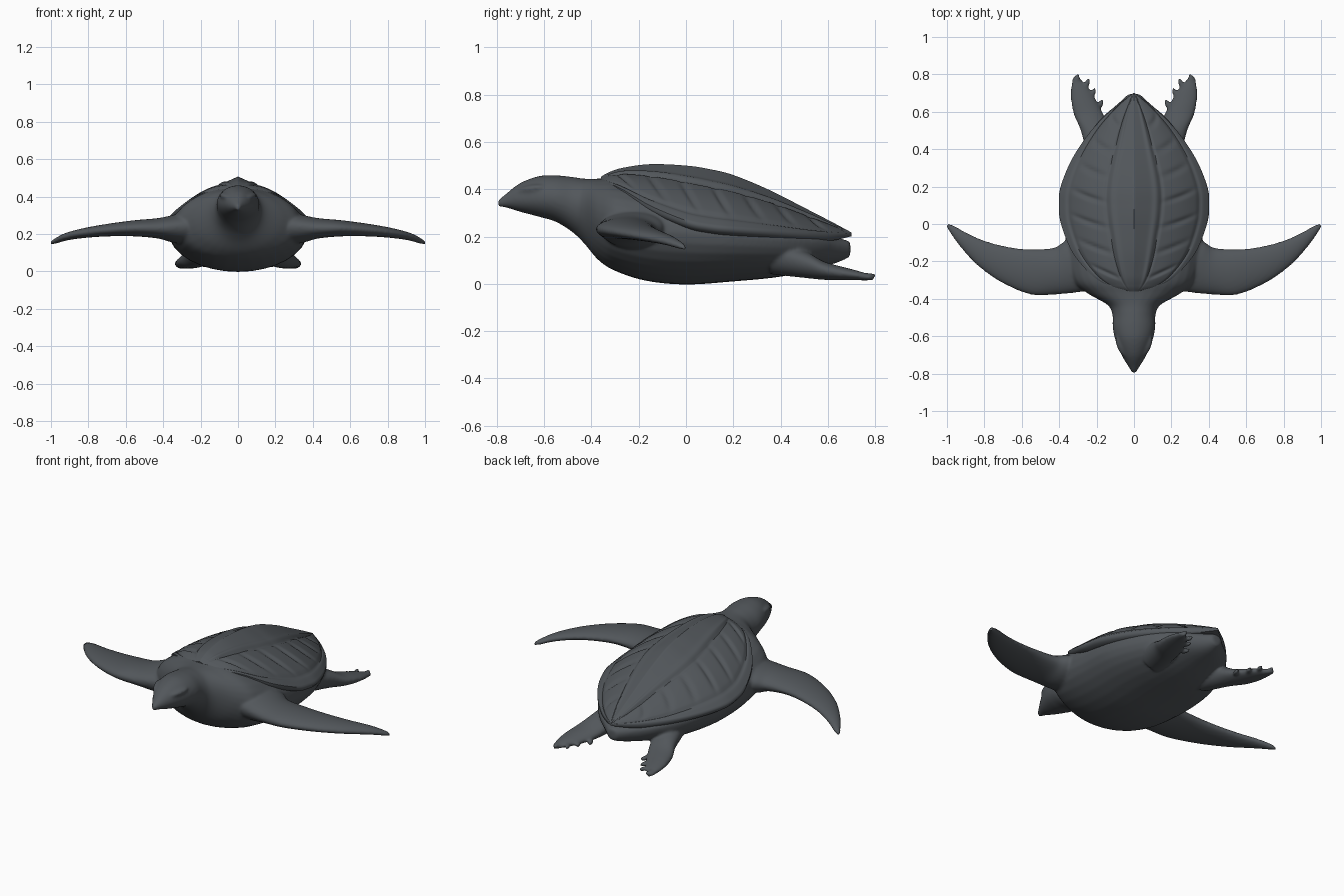
import bpy, bmesh, math
from mathutils import Matrix, Vector

if "Cube" in bpy.data.objects:
    bpy.data.objects.remove(bpy.data.objects["Cube"], do_unlink=True)

slate = bpy.data.materials.new("slate_grey")
slate.use_nodes = True
COLOUR = (0.085, 0.095, 0.105, 1)
slate.diffuse_color = COLOUR
slate.node_tree.nodes["Principled BSDF"].inputs["Base Color"].default_value = COLOUR


def spline(stations, steps):
    """Catmull-Rom samples through rows of numbers."""
    rows = []
    last = len(stations) - 1
    for i in range(last):
        a, b = stations[max(i - 1, 0)], stations[i]
        c, d = stations[i + 1], stations[min(i + 2, last)]
        for k in range(steps):
            t = k / steps
            rows.append([q + 0.5 * t * (r - p + t * (2 * p - 5 * q + 4 * r - s
                         + t * (3 * (q - r) + s - p)))
                         for p, q, r, s in zip(a, b, c, d)])
    rows.append(list(stations[-1]))
    return rows


def skin_rings(bm, rings):
    """Join closed rings of points into a capped tube."""
    verts = [[bm.verts.new(p) for p in ring] for ring in rings]
    for a, b in zip(verts, verts[1:]):
        for i in range(len(a)):
            j = (i + 1) % len(a)
            bm.faces.new((a[i], a[j], b[j], b[i]))
    bm.faces.new(verts[0])
    bm.faces.new(verts[-1][::-1])


def loft(bm, stations, side=1, steps=6, count=32):
    """Oval tube; rows hold two edge points, a height, and the rise and drop."""
    rings = []
    for ax, ay, bx, by, z, up, down in spline(stations, steps):
        ring = []
        for k in range(count):
            t = math.tau * k / count
            c, s = math.cos(t), math.sin(t)
            ring.append(Vector((side * ((ax + bx) + (bx - ax) * c) / 2,
                                ((ay + by) + (by - ay) * c) / 2,
                                z + s * (up if s > 0 else down))))
        rings.append(ring)
    skin_rings(bm, rings)


def finish(name, bm):
    bmesh.ops.recalc_face_normals(bm, faces=bm.faces)
    mesh = bpy.data.meshes.new(name)
    bm.to_mesh(mesh)
    bm.free()
    mesh.materials.append(slate)
    obj = bpy.data.objects.new(name, mesh)
    bpy.context.collection.objects.link(obj)
    bpy.ops.object.select_all(action="DESELECT")
    obj.select_set(True)
    bpy.context.view_layer.objects.active = obj
    bpy.ops.object.shade_smooth_by_angle(angle=math.radians(50))
    return obj


# Head, neck, belly and tail: y, half width, middle height, rise, drop
trunk = [
    (-.795, .010, .342, .012, .016), (-.76, .032, .35, .032, .028),
    (-.70, .067, .36, .067, .056), (-.62, .100, .365, .091, .082),
    (-.55, .114, .36, .099, .098), (-.48, .116, .34, .112, .122),
    (-.43, .145, .315, .13, .145), (-.37, .25, .275, .17, .175),
    (-.30, .33, .25, .20, .195), (-.17, .36, .23, .20, .217),
    (0, .37, .215, .18, .218), (.2, .36, .20, .15, .19),
    (.4, .29, .185, .10, .155), (.55, .19, .175, .05, .11),
    (.64, .09, .16, .035, .07), (.695, .03, .15, .03, .035)]
# Limbs: two edge points, middle height, rise, drop
front_flipper = [
    (.15, -.34, .20, -.06, .24, .10, .10),
    (.30, -.365, .36, -.09, .24, .065, .09),
    (.42, -.377, .43, -.127, .23, .055, .055),
    (.55, -.378, .56, -.135, .23, .043, .043),
    (.70, -.318, .68, -.12, .22, .035, .033),
    (.83, -.228, .80, -.088, .205, .028, .026),
    (.93, -.122, .90, -.043, .185, .022, .02),
    (.988, -.04, .965, -.007, .162, .015, .015),
    (1.005, -.007, .995, .003, .15, .009, .009)]
rear_flipper = [
    (.08, .36, .25, .36, .13, .06, .09),
    (.13, .50, .285, .50, .09, .05, .065),
    (.16, .58, .32, .58, .06, .036, .043),
    (.19, .64, .337, .66, .045, .03, .03),
    (.23, .71, .337, .73, .035, .022, .02),
    (.272, .76, .33, .775, .028, .014, .014),
    (.30, .79, .318, .793, .024, .009, .009)]
toes = [(.178, .64), (.218, .70), (.25, .752), (.306, .775)]

# Skin: overlapping volumes fused into one soft surface
bm = bmesh.new()
loft(bm, [(-w, y, w, y, z, up, down) for y, w, z, up, down in trunk])
for side in (-1, 1):
    loft(bm, front_flipper, side)
    loft(bm, rear_flipper, side)
    # Heavy brow over each eye, and the toes along the inner foot edge
    brow = (Matrix.Translation((side * .071, -.655, .402))
            @ Matrix.Rotation(side * -.4, 4, "Z")
            @ Matrix.Rotation(.15, 4, "X")
            @ Matrix.Diagonal((.02, .06, .016, 1)))
    bmesh.ops.create_uvsphere(bm, u_segments=16, v_segments=10, radius=1, matrix=brow)
    for x, y in toes:
        toe = (Matrix.Translation((side * x, y, .034))
               @ Matrix.Rotation(side * .35, 4, "Z")
               @ Matrix.Diagonal((.014, .032, .014, 1)))
        bmesh.ops.create_uvsphere(bm, u_segments=12, v_segments=8, radius=1, matrix=toe)
skin = finish("body_and_flippers", bm)
fuse = skin.modifiers.new("fuse", "REMESH")
fuse.mode = "VOXEL"
fuse.voxel_size = 0.008
fuse.use_smooth_shade = True
soften = skin.modifiers.new("soften", "SMOOTH")
soften.factor = 0.5
soften.iterations = 8

# Shell: y, half width, rim height, ridge height
shell_plan = [
    (-.36, .06, .43, .452), (-.33, .14, .425, .47), (-.27, .23, .40, .49),
    (-.15, .33, .33, .506), (0, .39, .268, .50), (.1, .402, .247, .485),
    (.2, .392, .237, .46), (.35, .33, .227, .398), (.5, .228, .217, .322),
    (.62, .11, .212, .26), (.7, .004, .212, .217)]


def bump(value, centre, width):
    return math.exp(-((value - centre) / width) ** 2)


def relief(u, y):
    """Keel seams, raised ribs and the border seam of the shell."""
    a = abs(u)
    keel = 0.33 + 0.02 * math.sin(9 * y)
    height = 0.007 * bump(a, keel - 0.05, 0.04) - 0.007 * bump(a, keel + 0.02, 0.022)
    height -= 0.008 * bump(a, 0.87, 0.025)
    if keel < a < 0.87:
        fade = math.sin(math.pi * (a - keel) / (0.87 - keel))
        wave = math.sin(math.tau * (y - 0.12 * a * a) / 0.135)
        height += 0.006 * fade * (1 - 2 * max(0, -wave) ** 4)
    return height


bm = bmesh.new()
rings = []
SPAN = 48
for y, half, rim, ridge in spline(shell_plan, 12):
    room = min(1, half / 0.2) * min(1, (y + 0.36) / 0.1)
    ring = []
    for k in range(-SPAN, SPAN + 1):
        u = k / SPAN
        a = abs(u)
        dome = 1 - 0.8 * a - 0.2 * a ** 4
        ring.append((u * half, y, rim + (ridge - rim) * dome + room * relief(u, y)))
    # Rolled edge and hidden underside
    for u, drop in ((1, .013), (.975, .026), (.90, .034), (0, .03),
                    (-.90, .034), (-.975, .026), (-1, .013)):
        ring.append((u * half, y, rim - drop * min(1, 0.3 + half / 0.2)))
    rings.append(ring)
skin_rings(bm, rings)
finish("shell", bm)
